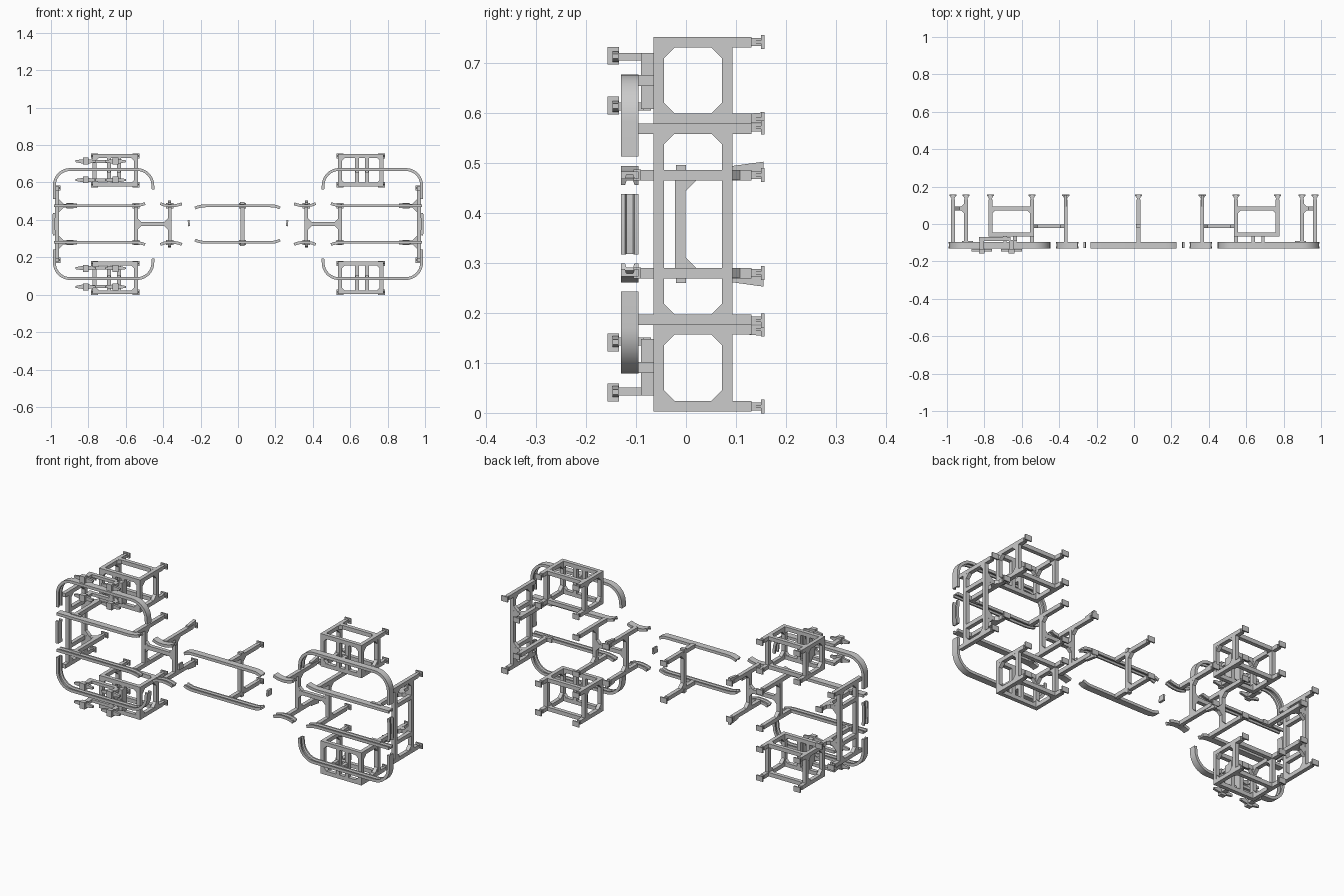
import bpy, bmesh, math
from mathutils import Vector

if "Cube" in bpy.data.objects:
    bpy.data.objects.remove(bpy.data.objects["Cube"])

ZC = 0.3777          # mirror plane height; parts use w = z - ZC
T = 0.0105           # half thickness of square bars


class Part:
    """Collects simple solids into one named object; sx, sz mirror the part."""
    def __init__(self, name, sx=1, sz=1):
        self.name, self.sx, self.sz = name, sx, sz
        self.bm = bmesh.new()

    def vert(self, x, y, w):
        return self.bm.verts.new((x * self.sx, y, ZC + w * self.sz))

    def loft(self, rings):
        n = len(rings[0])
        vs = [[self.vert(*p) for p in r] for r in rings]
        for a, b in zip(vs, vs[1:]):
            for i in range(n):
                self.bm.faces.new((a[i], a[(i + 1) % n], b[(i + 1) % n], b[i]))
        self.bm.faces.new(vs[0])
        self.bm.faces.new(vs[-1])

    def box(self, x0, x1, y0, y1, w0, w1):
        self.loft([[(x, y0, w0), (x, y1, w0), (x, y1, w1), (x, y0, w1)] for x in (x0, x1)])

    def prism(self, axis, pts, c, h=T):
        """Polygon extruded along an axis, centred on c."""
        put = {'x': lambda p, d: (d, p[0], p[1]), 'y': lambda p, d: (p[0], d, p[1]),
               'z': lambda p, d: (p[0], p[1], d)}[axis]
        self.loft([[put(p, d) for p in pts] for d in (c - h, c + h)])

    def gusset(self, axis, a, b, da, db, c, s=0.022):
        self.prism(axis, [(a, b), (a + da * s, b), (a, b + db * s)], c, T * 0.95)

    def bar(self, axis, lo, hi, a, b, t=T):
        """Square bar along an axis; a and b are the other two coordinates in order."""
        r = {'x': (lo, hi, a - t, a + t, b - t, b + t), 'y': (a - t, a + t, lo, hi, b - t, b + t),
             'z': (a - t, a + t, b - t, b + t, lo, hi)}[axis]
        self.box(*r)

    def foot(self, x, w):
        self.box(x - .007, x + .007, .128, .152, w - .008, w + .008)
        self.box(x - .019, x + .019, .150, .157, w - .014, w + .014)
        self.prism('z', [(x - .004, .13), (x + .004, .13), (x + .017, .151), (x - .017, .151)], w, .003)

    def rail(self, path):
        """Open channel swept along an (x, w) path."""
        prof = [(-.007, -.13), (.008, -.13), (.008, -.122), (-.001, -.119),
                (-.001, -.106), (.008, -.103), (.008, -.095), (-.007, -.095)]
        P = [Vector(p) for p in path]
        rings = []
        for i, p in enumerate(P):
            t = (P[min(i + 1, len(P) - 1)] - P[max(i - 1, 0)]).normalized()
            n = Vector((-t.y, t.x))
            rings.append([(p.x + n.x * o, y, p.y + n.y * o) for o, y in prof])
        self.loft(rings)

    def done(self):
        bmesh.ops.recalc_face_normals(self.bm, faces=self.bm.faces)
        me = bpy.data.meshes.new(self.name)
        self.bm.to_mesh(me)
        self.bm.free()
        ob = bpy.data.objects.new(self.name, me)
        bpy.context.collection.objects.link(ob)
        me.shade_smooth()
        bpy.context.view_layer.objects.active = ob
        ob.select_set(True)
        bpy.ops.object.shade_smooth_by_angle(angle=math.radians(25))
        ob.select_set(False)


def arc(cx, cw, r, a0, a1, n=12):
    return [(cx + r * math.cos(math.radians(a0 + (a1 - a0) * i / n)),
             cw + r * math.sin(math.radians(a0 + (a1 - a0) * i / n))) for i in range(n + 1)]


R = 0.098            # height of the straight rails above the mirror plane
YF, YB = -.055, .083  # front and back bar centres

for sx in (1, -1):
    for sz in (1, -1):
        # cage of twelve bars with corner gussets and back feet
        p = Part("box_frame", sx, sz)
        x0, x1, w0, w1 = .545, .768, .2105, .3645
        for x in (x0, x1):
            for w in (w0, w1):
                p.bar('y', -.0655, .131, x, w)
                p.foot(x, w)
                d = 1 if w == w0 else -1
                p.gusset('x', YF + T, w + d * T, 1, d, x)
                p.gusset('x', YB - T, w + d * T, -1, d, x)
                e = 1 if x == x0 else -1
                p.gusset('y', x + e * T, w + d * T, e, d, YF, .015)
                p.gusset('z', x + e * T, YB - T, e, -1, w, .015)
            p.prism('x', [(.09, w0 + .008), (.155, w0 + .013), (.155, w0 - .002), (.09, w0 - .002)], x, .006)
            for y in (YF, YB):
                p.bar('z', w0, w1, x, y)
        for w in (w0, w1):
            for y in (YF, YB):
                p.bar('x', x0, x1, y, w)
        # uprights carrying the curved rail
        for x in (.637, .69):
            p.bar('z', w0, w1, x, YF)
            p.box(x - .009, x + .009, -.1, -.05, .276, .298)
        p.done()

        # curved corner rail
        p = Part("curved_rail", sx, sz)
        path = [(.982, .135)] + arc(.897, .207, .085, 0, 90) + arc(.54, .207, .085, 90, 180)
        p.rail([(a, b) for a, b in path][::1] + [(.453, .185)])
        p.done()

        # long straight rail with flared inner end
        p = Part("side_rail", sx, sz)
        p.rail([(.985, R), (.56, R), (.535, R + .002), (.515, R + .006), (.497, R + .012)][::-1][::-1])
        p.box(.86, .92, -.105, -.09, R - .011, R + .011)
        p.done()

        # short bowed rail
        p = Part("short_rail", sx, sz)
        p.rail([(.415, R + .012), (.395, R + .004), (.37, R), (.345, R), (.322, R + .004), (.3, R + .011)])
        p.done()

    # end frame in the yz plane, with inner posts
    p = Part("end_frame", sx)
    xe = .968
    for y in (YF, YB):
        p.bar('z', -.2, .2, xe, y)
    for s in (1, -1):
        p.bar('y', -.095, .131, xe, s * .191)
        p.foot(xe, s * .193)
        for y, d in ((YF + T, 1), (YB - T, -1)):
            p.gusset('x', y, s * .181, d, -s, xe)
        p.bar('y', YF, YB, xe, s * R)
        p.bar('y', -.1, .131, .898, s * R)
        p.foot(.898, s * R)
        p.bar('x', .898, xe, YB, s * R)
        for d in (1, -1):
            p.gusset('y', xe - T, s * R + d * T, -1, d, YB, .025)
        for d in (1, -1):
            p.gusset('z', .898 + T, YB + d * T, 1, d, s * R, .015)
    p.done()

    # straight piece of rail in the middle of the end
    p = Part("end_rail", sx)
    p.rail([(.982, -.06), (.985, -.02), (.985, .02), (.982, .06)][::-1])
    p.done()

    # inner frame shaped like an H
    p = Part("inner_frame", sx)
    p.bar('x', .365, .545, -.012, 0)
    for x, e in ((.365, 1), (.545, -1)):
        p.bar('z', -R, R, x, -.012)
        for s in (1, -1):
            p.bar('y', -.1, .131, x, s * R)
            p.foot(x, s * R)
            p.gusset('x', -.012 + T, s * (R - T), 1, -s, x)
            p.gusset('y', x + e * T, s * T, e, s, -.012, .018)
            if x < .4:
                p.prism('x', [(.09, s * (R + .008)), (.09, s * (R + .018)),
                              (.155, s * (R + .027)), (.155, s * (R + .008))], x, .008)
    p.done()

    # small loose trim tab
    p = Part("trim_tab", sx)
    p.prism('y', [(.257, -.01), (.267, -.012), (.269, .02), (.259, .022)], -.112, .017)
    p.done()

# central frame and its pair of rails
p = Part("centre_frame")
p.bar('z', -R, R, .024, -.012)
for s in (1, -1):
    p.bar('y', -.1, .131, .024, s * R)
    p.foot(.024, s * R)
    p.gusset('x', -.012 + T, s * (R - T), 1, -s, .024)
    p.box(.012, .036, -.02, .0, s * R, s * (R + .02))
p.done()
for s in (1, -1):
    p = Part("centre_rail", 1, s)
    p.rail([(.225, R - .012), (.212, R - .006), (.195, R - .001), (.17, R),
            (-.17, R), (-.195, R - .001), (-.215, R - .006), (-.23, R - .012)])
    p.done()

# clamps mounted only on the left cages
for sz in (1, -1):
    p = Part("left_clamps", -1, sz)
    for cx in (.655, .815):
        for w in (.335, .235):
            p.prism('y', [(cx - .055, w - .004), (cx - .02, w - .011), (cx + .02, w - .011),
                          (cx + .055, w - .004), (cx + .055, w + .006), (cx + .02, w + .011),
                          (cx - .02, w + .011), (cx - .055, w + .006)], -.141, .006)
            p.box(cx - .015, cx + .015, -.157, -.134, w - .016, w + .02)
            p.box(cx - .012, cx + .012, -.138, -.085, w - .008, w + .008)
    for x in (.637, .69):
        p.box(x - .011, x + .011, -.09, -.064, .23, .343)
    for w in (.335, .235):
        p.box(.66, .83, -.09, -.07, w - .008, w + .008)
    p.done()
